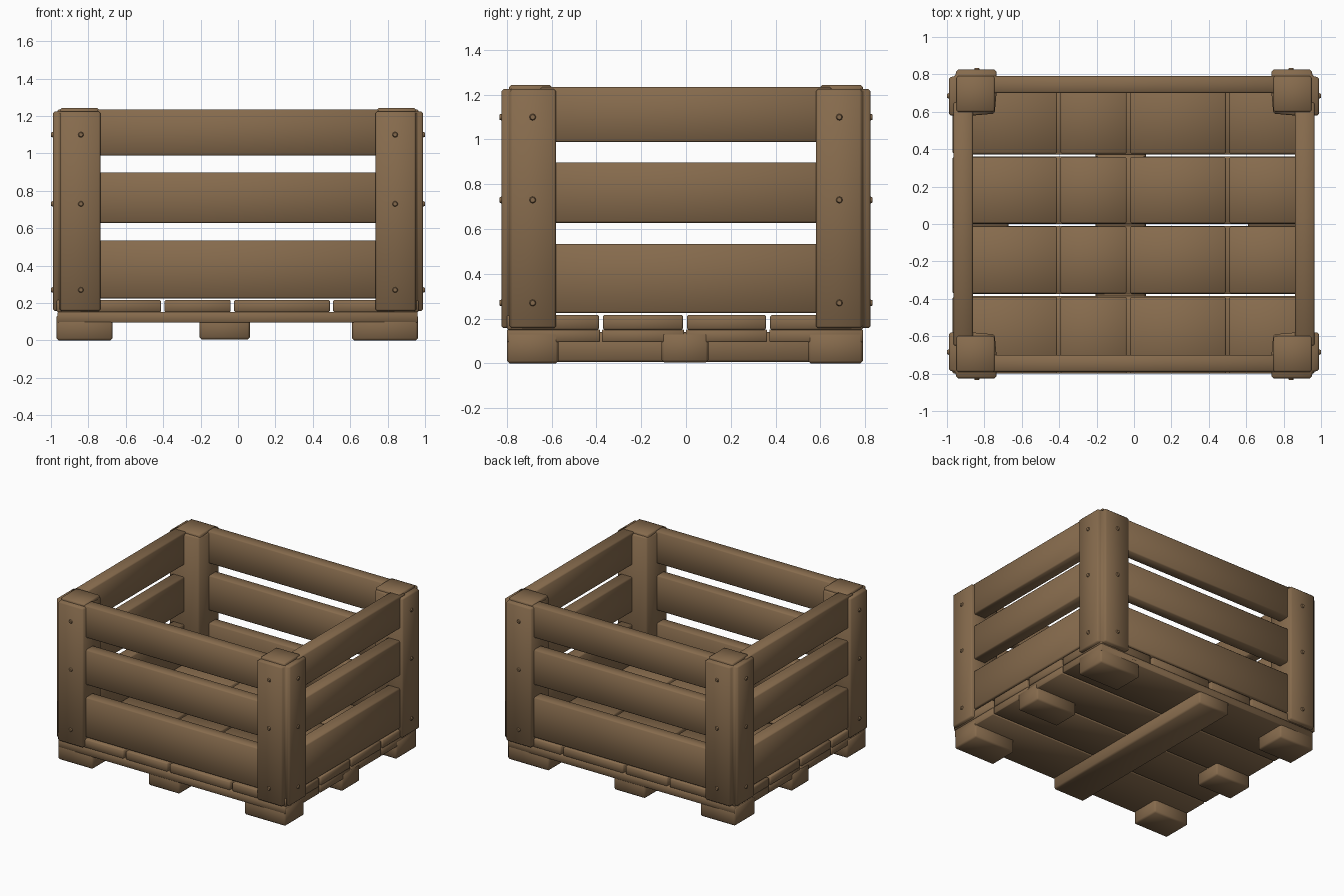
import bpy, bmesh, math
from mathutils import Matrix, Vector

if "Cube" in bpy.data.objects:
    bpy.data.objects.remove(bpy.data.objects["Cube"])

wood = bpy.data.materials.new("brown_wood")
wood.diffuse_color = (0.24, 0.147, 0.074, 1)
wood.use_nodes = True
wood.node_tree.nodes["Principled BSDF"].inputs["Base Color"].default_value = wood.diffuse_color


def finish(name, bm, bevel):
    me = bpy.data.meshes.new(name)
    bm.normal_update()
    if bevel:
        bmesh.ops.bevel(bm, geom=bm.edges[:], offset=bevel, segments=1,
                        affect='EDGES', profile=0.5)
    bmesh.ops.recalc_face_normals(bm, faces=bm.faces[:])
    bm.to_mesh(me)
    bm.free()
    me.materials.append(wood)
    ob = bpy.data.objects.new(name, me)
    bpy.context.collection.objects.link(ob)
    bpy.ops.object.select_all(action='DESELECT')
    ob.select_set(True)
    bpy.context.view_layer.objects.active = ob
    bpy.ops.object.shade_smooth_by_angle(angle=math.radians(50))
    return ob


def box(name, x, y, z, bevel=0.008):
    """Bevelled box from (min, max) pairs."""
    bm = bmesh.new()
    bmesh.ops.create_cube(bm, size=1)
    for v in bm.verts:
        for i, (a, b) in enumerate((x, y, z)):
            v.co[i] = (a + b) / 2 + v.co[i] * (b - a)
    return finish(name, bm, bevel)


def prism(name, pts, z0, z1, bevel):
    """Vertical extrusion of a plan outline."""
    bm = bmesh.new()
    f = bm.faces.new([bm.verts.new((x, y, z0)) for x, y in pts])
    r = bmesh.ops.extrude_face_region(bm, geom=[f])
    for v in r["geom"]:
        if isinstance(v, bmesh.types.BMVert):
            v.co.z = z1
    bmesh.ops.recalc_face_normals(bm, faces=bm.faces[:])
    return finish(name, bm, bevel)


def nail(name, loc, axis):
    """Low nail head facing outwards."""
    bm = bmesh.new()
    rot = Vector((0, 0, 1)).rotation_difference(Vector(axis)).to_matrix().to_4x4()
    bmesh.ops.create_cone(bm, cap_ends=True, segments=8, radius1=0.019,
                          radius2=0.011, depth=0.018,
                          matrix=Matrix.Translation(loc) @ rot)
    return finish(name, bm, 0)


# corner posts: notched outer corner, solid inner corner, raised cap and nails
outline = [(0.735, 0.825), (0.95, 0.825), (0.955, 0.79), (0.99, 0.785),
           (0.99, 0.58), (0.86, 0.58), (0.745, 0.59), (0.735, 0.7)]
for sx in (-1, 1):
    for sy in (-1, 1):
        tag = ("left" if sx < 0 else "right") + ("_front" if sy < 0 else "_back")
        prism("post_" + tag, [(x * sx, y * sy) for x, y in outline], 0.157, 1.225, 0.01)
        box("post_cap_" + tag, sorted((0.745 * sx, 0.95 * sx)),
            sorted((0.6 * sy, 0.79 * sy)), (1.2, 1.243))
        for k, z in enumerate((0.27, 0.73, 1.10)):
            nail(f"nail_side_{tag}_{k}", (sx * 0.99, sy * 0.685, z), (sx, 0, 0))
            nail(f"nail_end_{tag}_{k}", (sx * 0.84, sy * 0.825, z), (0, sy, 0))

# wall slats, three per side
for k, z in enumerate(((0.225, 0.533), (0.628, 0.897), (0.988, 1.235))):
    for s, n, m in ((-1, "front", "left"), (1, "back", "right")):
        box(f"slat_{n}_{k}", (-0.8, 0.8), sorted((0.70 * s, 0.79 * s)), z)
        box(f"slat_{m}_{k}", sorted((0.862 * s, 0.965 * s)), (-0.65, 0.65), z)

# floor boards, split both ways by narrow gaps
gx = (-0.97, -0.402, -0.03, 0.5, 0.965)
gy = (-0.8, -0.38, -0.005, 0.367, 0.79)
g = 0.009
for j in range(4):
    ya, yb = gy[j] + (g if j else 0), gy[j + 1] - (g if j < 3 else 0)
    for i in range(4):
        xa, xb = gx[i] + (g if i else 0), gx[i + 1] - (g if i < 3 else 0)
        box(f"floor_board_{j}_{i}", (xa, xb), (ya, yb), (0.15, 0.217), 0.007)
    # lower layer with thinner slits
    box(f"under_board_{j}", (-0.965, 0.96), (gy[j] + (0.005 if j else 0),
        gy[j + 1] - (0.005 if j < 3 else 0)), (0.095, 0.152), 0.004)

# feet along both sides and the middle skid
for n, x in (("left", (-0.97, -0.67)), ("right", (0.61, 0.962))):
    for m, y in (("front", (-0.8, -0.57)), ("middle", (-0.11, 0.1)), ("back", (0.545, 0.79))):
        box(f"foot_{n}_{m}", x, y, (0.004 if m == "middle" else 0, 0.14), 0.012)
box("middle_skid", (-0.205, 0.063), (-0.797, 0.787), (0.005, 0.14), 0.012)
